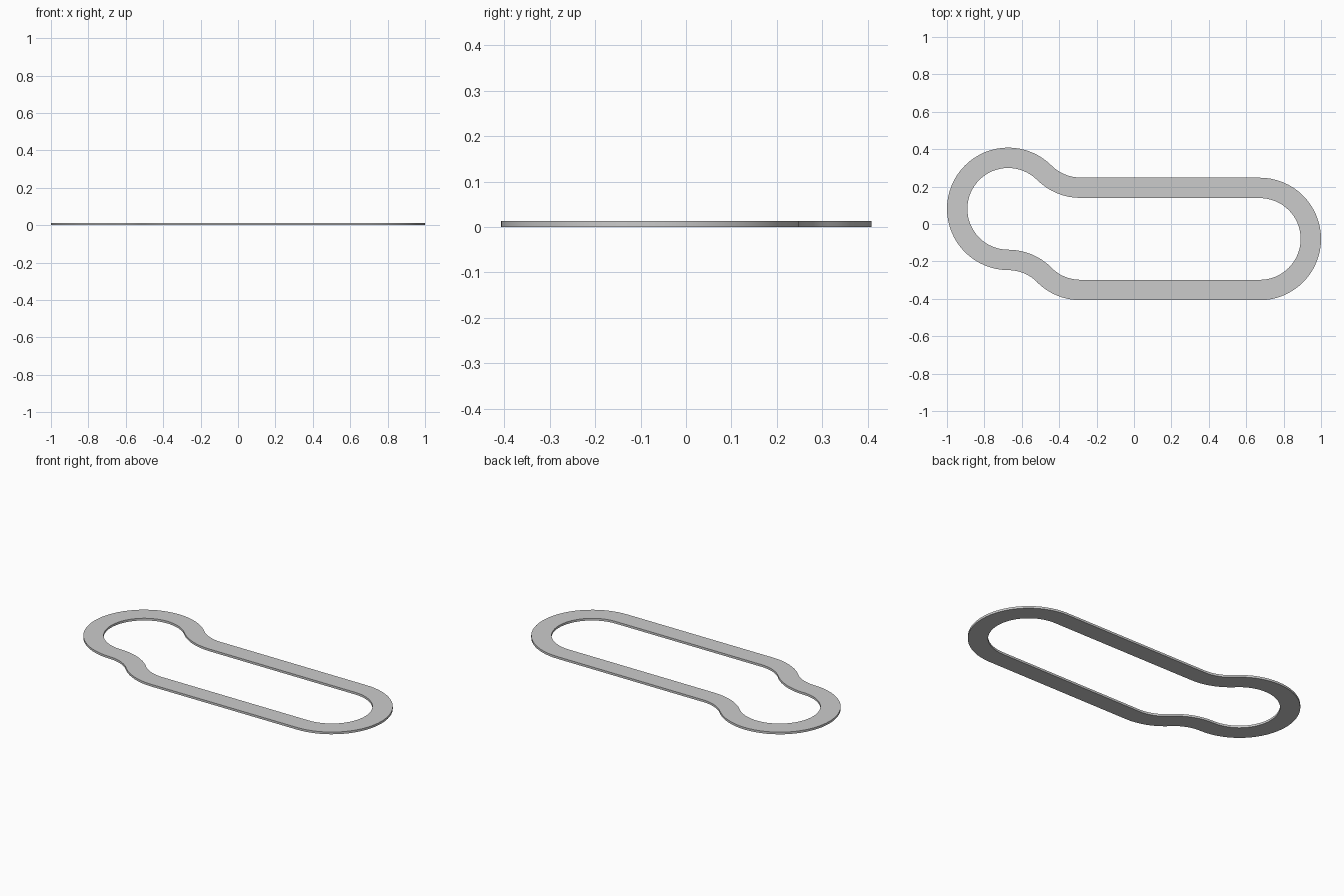
import bpy, bmesh
from math import radians, cos, sin

if "Cube" in bpy.data.objects:
    bpy.data.objects.remove(bpy.data.objects["Cube"])

R, HALF, H = 0.273, 0.0545, 0.013   # bend radius, half width, thickness
D = 2 * R * sin(radians(45))        # reach of a 45 degree S-bend
LX, LY = -0.6725, 0.081             # big left loop centre
RX, RY = 0.6725, -0.080             # right loop centre
path = []                           # (x, y, outward normal x, y)

def arc(cx, cy, a0, a1, steps, side=1):
    """Bend around a centre; side=-1 when the centre lies outside the loop."""
    for i in range(steps + 1):
        a = radians(a0 + (a1 - a0) * i / steps)
        c, s = cos(a), sin(a)
        path.append((cx + R * c, cy + R * s, side * c, side * s))

# Counter-clockwise centre line: right loop, top S-bend, left loop, bottom S-bend
arc(RX, RY, -90, 90, 32)
arc(LX + D, LY + D, 270, 225, 8, -1)
arc(LX, LY, 45, 270, 40)
arc(LX, LY - 2 * R, 90, 45, 8, -1)
arc(LX + D, RY, 225, 270, 8)

# Sweep a rectangular section along the centre line
bm = bmesh.new()
rings = []
for x, y, nx, ny in path:
    rings.append([bm.verts.new((x + nx * o, y + ny * o, z))
                  for o, z in ((-HALF, 0), (HALF, 0), (HALF, H), (-HALF, H))])
for i, a in enumerate(rings):
    b = rings[(i + 1) % len(rings)]
    for k in range(4):
        j = (k + 1) % 4
        bm.faces.new((a[k], a[j], b[j], b[k]))
bmesh.ops.remove_doubles(bm, verts=bm.verts, dist=0.001)
bmesh.ops.recalc_face_normals(bm, faces=bm.faces)

mesh = bpy.data.meshes.new("track_loop")
bm.to_mesh(mesh)
bm.free()
track = bpy.data.objects.new("track_loop", mesh)
bpy.context.collection.objects.link(track)
bpy.context.view_layer.objects.active = track
track.select_set(True)
bpy.ops.object.shade_smooth_by_angle(angle=radians(30))
